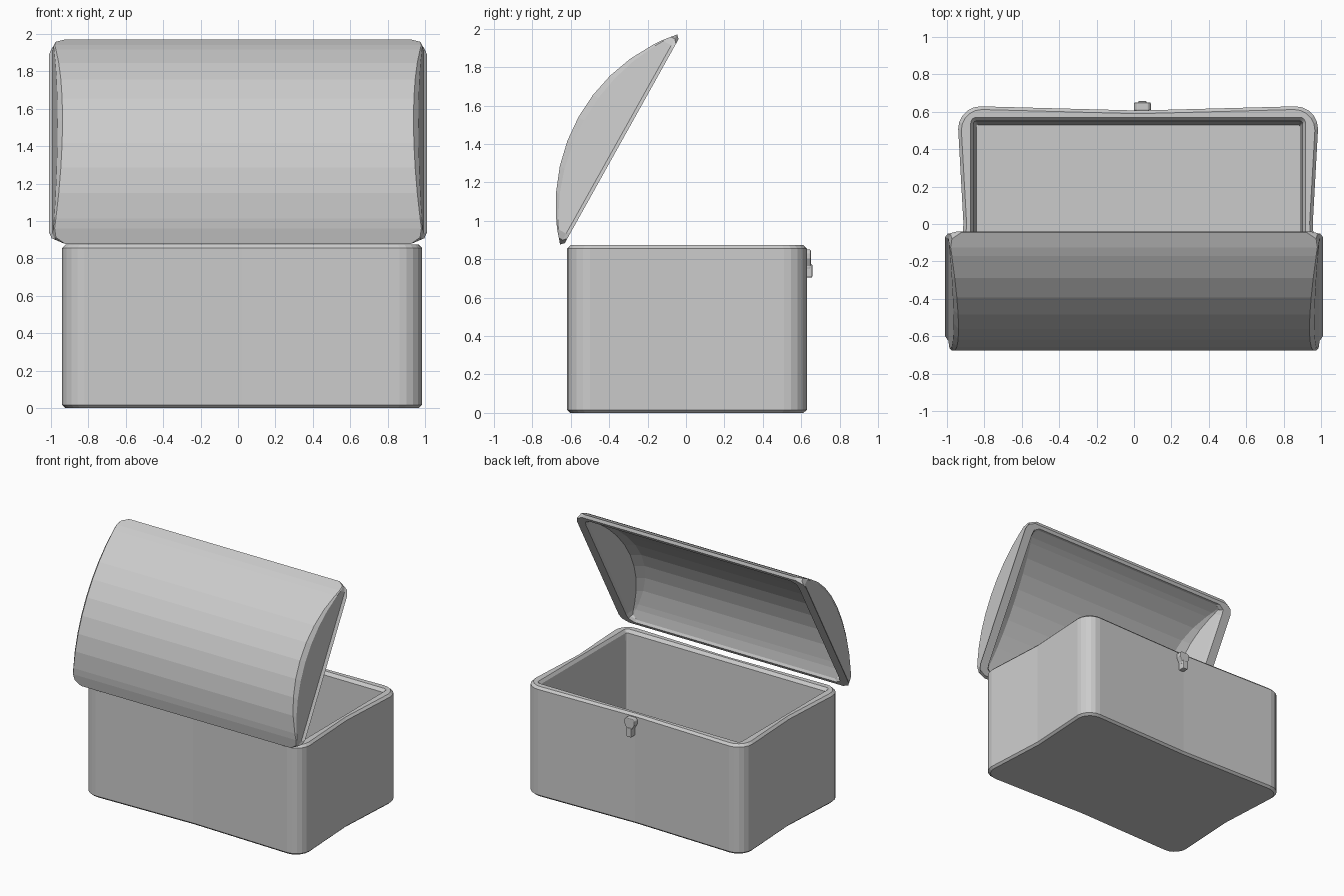
import bpy, bmesh, math
from mathutils import Vector

cube = bpy.data.objects.get("Cube")
if cube:
    bpy.data.objects.remove(cube)

grey = bpy.data.materials.new("plain grey")
grey.use_nodes = True
grey.diffuse_color = (0.6, 0.6, 0.6, 1)
grey.node_tree.nodes["Principled BSDF"].inputs["Base Color"].default_value = (0.6, 0.6, 0.6, 1)


def finish(bm, name):
    bmesh.ops.remove_doubles(bm, verts=bm.verts, dist=0.0005)
    bmesh.ops.recalc_face_normals(bm, faces=bm.faces)
    mesh = bpy.data.meshes.new(name)
    bm.to_mesh(mesh)
    bm.free()
    mesh.materials.append(grey)
    obj = bpy.data.objects.new(name, mesh)
    bpy.context.collection.objects.link(obj)
    return obj


def bridge(bm, a, b, closed=True):
    n = len(a)
    for i in range(n if closed else n - 1):
        j = (i + 1) % n
        bm.faces.new((a[i], a[j], b[j], b[i]))


# Chest body: stacked rounded outlines whose sides pinch in at the middle
CX, CY = 0.022, 0.005


def outline(bm, hx, hy, r, z, pinch, steps=5):
    ring = []
    mids = ((0, hy - pinch * 0.8), (-hx + pinch, 0), (0, -hy + pinch * 0.8), (hx - pinch, 0))
    corners = ((1, 1), (-1, 1), (-1, -1), (1, -1))
    for q, (sx, sy) in enumerate(corners):
        for k in range(steps + 1):
            a = math.pi / 2 * (q + k / steps)
            ring.append((sx * (hx - r) + r * math.cos(a), sy * (hy - r) + r * math.sin(a)))
        ring.append(mids[q])
    return [bm.verts.new((CX + x, CY + y, z)) for x, y in ring]


bm = bmesh.new()
levels = (
    (0.945, 0.607, 0.11, 0.0, 0.028),
    (0.962, 0.624, 0.12, 0.016, 0.028),
    (0.962, 0.624, 0.12, 0.855, 0.028),
    (0.945, 0.607, 0.11, 0.873, 0.028),
    (0.895, 0.565, 0.03, 0.873, 0.0),
    (0.88, 0.545, 0.015, 0.85, 0.0),
    (0.865, 0.525, 0.01, 0.06, 0.0),
)
rings = [outline(bm, *lv) for lv in levels]
for a, b in zip(rings, rings[1:]):
    bridge(bm, a, b)
bm.faces.new(rings[0])
bm.faces.new(rings[-1])
finish(bm, "chest_body")

# Open lid: domed shell in a tilted frame, u along the rim and v outward
HINGE = Vector((0, -0.64, 0.868))
U = Vector((0, 0.487, 0.873))
V = Vector((0, -0.873, 0.487))
LENGTH = 1.253


def lid_vert(bm, x, u, v):
    return bm.verts.new(HINGE + Vector((x, 0, 0)) + U * u + V * v)


def arc(sag, margin, n=10):
    """Circular dome profile, from one rim edge to the other."""
    half = LENGTH / 2 - margin
    r = (half * half + sag * sag) / (2 * sag)
    top = math.asin(half / r)
    pts = []
    for i in range(n + 1):
        a = top * (2 * i / n - 1)
        pts.append((LENGTH / 2 + r * math.sin(a), max(0.0, r * math.cos(a) - r + sag)))
    return pts


def rounded(u, margin, r):
    """How far a rounded plan corner pulls the end in at this u."""
    d = min(u - margin, LENGTH - margin - u)
    return r - math.sqrt(max(0.0, r * r - (r - d) ** 2)) if d < r else 0.0


def shell(bm, sag, margin, v0, reach, slope, r, shoulder):
    """Dome surface with sloping ends; returns the loop of its open rim."""
    prof = arc(sag, margin)
    # extra points soften the plan corners
    u1, v1 = prof[1]
    for f in (0.6, 0.25):
        u, v = prof[0][0] + (u1 - prof[0][0]) * f, v1 * f * 1.08
        prof.insert(1, (u, v))
        prof.insert(-1, (LENGTH - u, v))
    rows = {}
    for s in (-1, 1):
        crest, edge, rim = [], [], []
        for u, v in prof:
            end = reach - rounded(u, margin, r)
            rim.append(lid_vert(bm, s * end, u, v0))
            edge.append(lid_vert(bm, s * (end - slope * 0.8 * v / sag), u, v0 + v * 0.86))
            crest.append(lid_vert(bm, s * (end - (slope + shoulder) * v / sag), u, v0 + v))
        bridge(bm, rim, edge, False)
        bridge(bm, edge, crest, False)
        rows[s] = (crest, rim)
    bridge(bm, rows[-1][0], rows[1][0], False)
    return rows[-1][1] + rows[1][1][::-1]


bm = bmesh.new()
outer = shell(bm, 0.24, 0.0, 0.018, 0.993, 0.035, 0.07, 0.02)
inner = shell(bm, 0.19, 0.055, 0.018, 0.925, 0.11, 0.05, 0.06)
# rolled lip between the outer and inner dome
lips = []
for loop, shift in ((outer, -0.018), (inner, 0.012)):
    lip = []
    for v in loop:
        rel = v.co - HINGE
        u = rel.dot(U)
        du = shift if u > LENGTH / 2 else -shift
        lip.append(lid_vert(bm, v.co.x + math.copysign(shift, v.co.x), u + du, 0.0))
    lips.append(lip)
for a, b in ((outer, lips[0]), (lips[0], lips[1]), (lips[1], inner)):
    bridge(bm, a, b)
# drop the slivers left where the dome meets the rim
bmesh.ops.dissolve_degenerate(bm, dist=0.0005, edges=bm.edges)
finish(bm, "open_lid")


# Latch: wide head, tapered neck and a small tab
def plate(name, half, y0, y1, bevel):
    bm = bmesh.new()
    pts = [(w, z) for w, z in half] + [(-w, z) for w, z in reversed(half)]
    a = [bm.verts.new((0.045 + x, y0, z)) for x, z in pts]
    b = [bm.verts.new((0.045 + x, y1, z)) for x, z in pts]
    bridge(bm, a, b)
    bm.faces.new(a)
    bm.faces.new(b)
    obj = finish(bm, name)
    mod = obj.modifiers.new("soft edges", "BEVEL")
    mod.width = bevel
    mod.segments = 2


plate("latch_head", ((0.03, 0.85), (0.045, 0.835), (0.045, 0.805), (0.024, 0.765), (0.024, 0.75)),
      0.605, 0.65, 0.006)
plate("latch_tab", ((0.022, 0.775), (0.022, 0.705)), 0.605, 0.658, 0.006)
